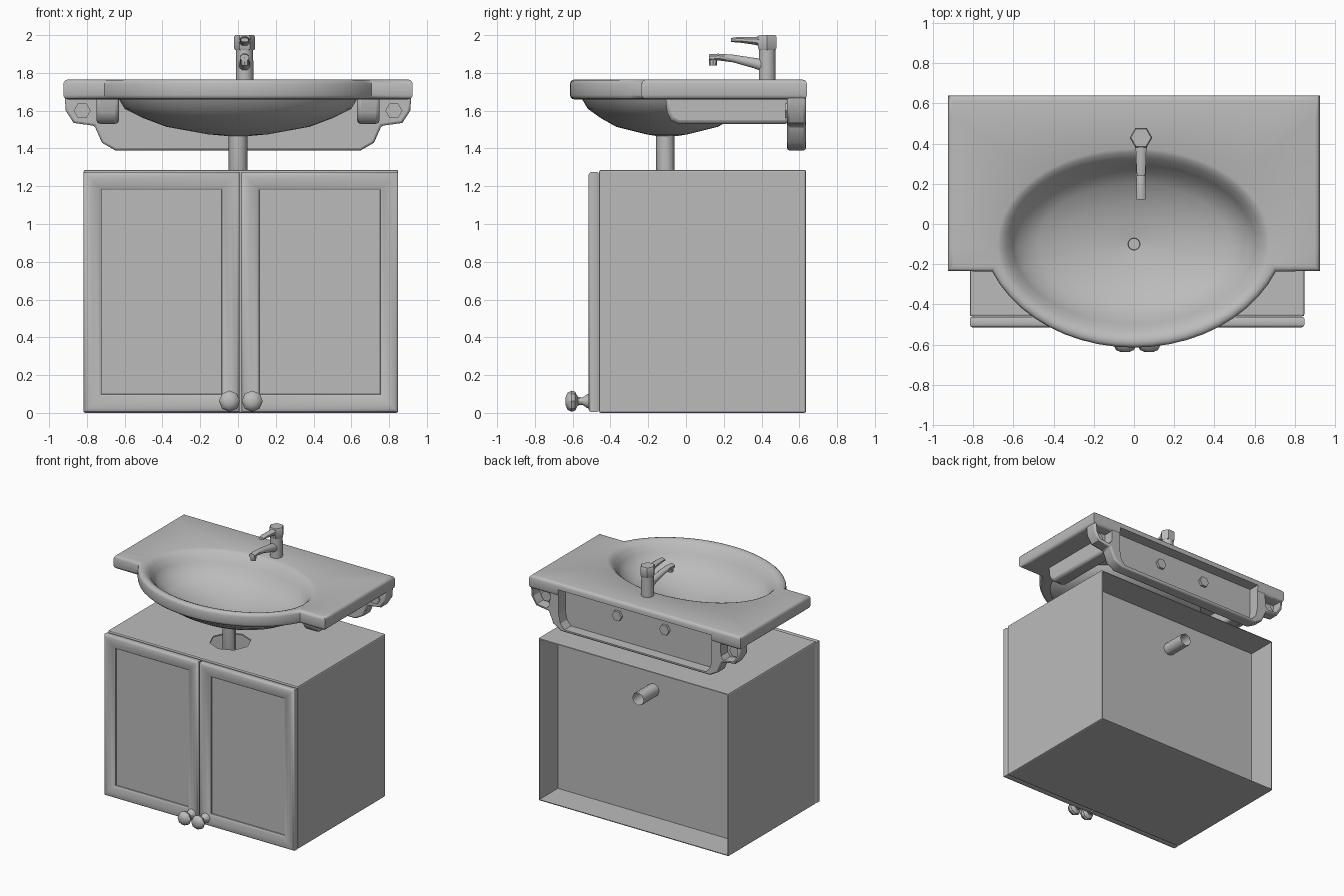
import bpy, bmesh
from math import sin, cos, pi, atan2, radians
from mathutils import Vector

if "Cube" in bpy.data.objects:
    bpy.data.objects.remove(bpy.data.objects["Cube"])

grey = bpy.data.materials.new("plain_grey")
grey.use_nodes = True
GREY = (0.5, 0.5, 0.5, 1)
grey.diffuse_color = GREY
grey.node_tree.nodes["Principled BSDF"].inputs["Base Color"].default_value = GREY


def loft(name, rings, caps=(True, True), bevel=0, segments=2, angle=40):
    """Bridge closed rings of equal length into one smooth-by-angle mesh."""
    bm = bmesh.new()
    loops = [[bm.verts.new(p) for p in ring] for ring in rings]
    n = len(loops[0])
    for a, b in zip(loops, loops[1:]):
        for i in range(n):
            j = (i + 1) % n
            bm.faces.new((a[i], a[j], b[j], b[i]))
    if caps[0]:
        bm.faces.new(loops[0][::-1])
    if caps[1]:
        bm.faces.new(loops[-1])
    bmesh.ops.recalc_face_normals(bm, faces=bm.faces)
    mesh = bpy.data.meshes.new(name)
    bm.to_mesh(mesh)
    bm.free()
    mesh.materials.append(grey)
    ob = bpy.data.objects.new(name, mesh)
    bpy.context.collection.objects.link(ob)
    bpy.ops.object.select_all(action="DESELECT")
    ob.select_set(True)
    bpy.context.view_layer.objects.active = ob
    bpy.ops.object.shade_smooth_by_angle(angle=radians(angle))
    if bevel:
        mod = ob.modifiers.new("soft_edges", "BEVEL")
        mod.width, mod.segments = bevel, segments
        mod.limit_method, mod.angle_limit = "ANGLE", radians(50)
    return ob


def box(name, lo, hi, bevel=0):
    rings = [[(x, y, z) for x, y in ((lo[0], lo[1]), (hi[0], lo[1]), (hi[0], hi[1]), (lo[0], hi[1]))]
             for z in (lo[2], hi[2])]
    return loft(name, rings, bevel=bevel)


def lathe(name, profile, origin, axis="Z", sides=12, angle=40):
    """Turn (radius, height) pairs about z, or about y with height along y."""
    rings = []
    for r, h in profile:
        ring = []
        for i in range(sides):
            t = 2 * pi * i / sides
            u, v = r * cos(t), r * sin(t)
            ring.append(Vector(origin) + Vector((u, v, h) if axis == "Z" else (u, h, v)))
        rings.append(ring)
    return loft(name, rings, angle=angle)


def tube(name, x, stations, sides=8):
    """Sections facing y, each given as (y, z, half width, half height)."""
    return loft(name, [[(x + w * cos(2 * pi * (i + .5) / sides), y, z + h * sin(2 * pi * (i + .5) / sides))
                        for i in range(sides)] for y, z, w, h in stations], angle=50)


def cut(ob, cutter):
    cutter.data.shade_flat()
    cutter.hide_render = True
    cutter.hide_viewport = True
    cutter.display_type = "WIRE"
    mod = ob.modifiers.new("cut", "BOOLEAN")
    mod.operation, mod.object = "DIFFERENCE", cutter


# Cabinet: thin-walled box, open recess at the back, pipe hole in the top
cabinet = box("cabinet", (-.817, -.46, 0), (.848, .636, 1.287), bevel=.01)
cabinet.data.shade_flat()
cut(cabinet, box("back_recess_cutter", (-.807, .405, .01), (.838, .8, 1.277)))
cut(cabinet, box("inside_cutter", (-.807, -.45, .01), (.838, .395, 1.277)))
cut(cabinet, lathe("pipe_hole_cutter", [(.15, 1.2), (.15, 1.4)], (.01, -.11, 0), sides=8))

# Doors: rounded frame around a sunken panel
DOOR_STEPS = [(.006, -.462), (0, -.47), (0, -.503), (.005, -.511), (.016, -.516), (.045, -.515),
              (.08, -.505), (.094, -.497), (.095, -.488)]
for side, x0, x1, knob_x in (("right", -.817, .008, -.045), ("left", .018, .848, .075)):
    rings = [[(x0 + d, y, .004 + d), (x1 - d, y, .004 + d), (x1 - d, y, 1.275 - d), (x0 + d, y, 1.275 - d)]
             for d, y in DOOR_STEPS]
    loft(side + "_door", rings)
    lathe(side + "_knob", [(.04, 0), (.036, -.012), (.02, -.035), (.022, -.06), (.05, -.075),
                           (.056, -.093), (.045, -.115), (.02, -.126)],
          (knob_x, -.512, .062), axis="Y", sides=8)

# Basin outline: rectangular back with a rounded front
CY = -.1
outline = []


def add_edge(a, b, steps):
    for i in range(steps):
        outline.append(Vector(a).lerp(Vector(b), i / steps))


outline += [Vector((.765 * cos(t), .615 * sin(t)))
            for t in (radians(-157.5 + 135 * i / 20) for i in range(21))]
add_edge((.925, -.235), (.925, .64), 8)
add_edge((.925, .64), (-.925, .64), 16)
add_edge((-.925, .64), (-.925, -.235), 8)
outline.append(Vector((-.925, -.235)))


def inset(d, z):
    """The outline moved inwards by d, at height z."""
    ring = []
    for i, p in enumerate(outline):
        a = (p - outline[i - 1]).normalized()
        b = (outline[(i + 1) % len(outline)] - p).normalized()
        n1, n2 = Vector((-a.y, a.x)), Vector((-b.y, b.x))
        q = p + (n1 + n2) * d / (1 + n1.dot(n2))
        ring.append((q.x, q.y, z))
    return ring


def ellipse(a, b, z):
    ring = []
    for p in outline:
        t = atan2((p.y - CY) / b, p.x / a)
        ring.append((a * cos(t), CY + b * sin(t), z))
    return ring


# Bowl inside and outside as (half width, half depth, height)
bowl = [(.028, .028, 1.49), (.03, .03, 1.502), (.2, .13, 1.515), (.35, .22, 1.547), (.48, .3, 1.585),
        (.575, .36, 1.635), (.605, .395, 1.69), (.635, .43, 1.735), (.66, .455, 1.757), (.68, .475, 1.765)]
under = [(.63, .45, 1.66), (.6, .42, 1.61), (.5, .35, 1.56), (.38, .27, 1.515), (.16, .11, 1.475), (.05, .05, 1.465)]
rings = [ellipse(*b) for b in bowl]
rings += [inset(d, z) for d, z in ((.025, 1.765), (.012, 1.762), (.004, 1.754), (0, 1.742),
                                   (0, 1.683), (.004, 1.671), (.012, 1.663), (.025, 1.66))]
rings += [ellipse(*u) for u in under]
basin = loft("basin", rings, angle=50)


# Mounting flange under the back edge, hollow towards the wall
def slab(name, outline_xz, y0, y1, bevel=0):
    return loft(name, [[(x, y, z) for x, z in outline_xz] for y in (y0, y1)], bevel=bevel)


def mirrored(half):
    return half + [(-x, z) for x, z in reversed(half)]


flange = slab("wall_flange", mirrored([(.918, 1.68), (.912, 1.60), (.87, 1.535), (.76, 1.52),
                                       (.72, 1.43), (.65, 1.39)]), .535, .635, bevel=.012)
hollow = slab("hollow_cutter", mirrored([(.67, 1.715), (.67, 1.6), (.67, 1.52), (.655, 1.45), (.62, 1.41)]),
              .552, .8)
cut(flange, hollow)
cut(basin, hollow)

# Side ribs, hollow ears and mounting bolts
rib = [(-.11, 1.68), (-.1, 1.59), (-.08, 1.55), (-.04, 1.53), (.545, 1.53), (.545, 1.68)]
for side, s in (("left", 1), ("right", -1)):
    cut(flange, slab(side + "_ear_cutter", [(s * x, z) for x, z in (
        (.898, 1.67), (.893, 1.605), (.86, 1.552), (.775, 1.54), (.75, 1.57), (.745, 1.67))], .552, .8))
    loft(side + "_rib", [[(s * x, y, z) for y, z in rib] for x in (.63, .75)], bevel=.02)
    lathe(side + "_ear_bolt", [(.045, .525), (.045, .572)], (s * .825, 0, 1.6), axis="Y", sides=6)
    lathe(side + "_wall_bolt", [(.042, .545), (.042, .572)], (s * .208, 0, 1.605), axis="Y", sides=6)

# Drain pipe running down and out through the back
curve = bpy.data.curves.new("drain_pipe", "CURVE")
curve.dimensions = "3D"
curve.bevel_depth, curve.bevel_resolution = .05, 2
path = [(-.11, 1.49), (-.11, 1.1), (-.08, 1.04), (-.01, 1.015), (.6, 1.015)]
spline = curve.splines.new("POLY")
spline.points.add(len(path) - 1)
for point, (y, z) in zip(spline.points, path):
    point.co = (0, y, z, 1)
curve.materials.append(grey)
bpy.context.collection.objects.link(bpy.data.objects.new("drain_pipe", curve))

# Tap: body, cap, spout and lever
TX, TY = .035, .43
lathe("tap_body", [(.047, 1.755), (.045, 1.93)], (TX, TY, 0), sides=10)
lathe("tap_cap", [(.05, 1.92), (.056, 1.93), (.056, 1.99), (.05, 2.0)], (TX, TY, 0), sides=6)
tube("tap_spout", TX, [(.42, 1.837, .034, .038), (.36, 1.852, .028, .03), (.25, 1.876, .026, .022),
                       (.17, 1.884, .025, .019), (.122, 1.88, .025, .02)])
lathe("tap_nozzle", [(.02, 1.84), (.022, 1.885)], (TX, .143, 0), sides=8)
tube("tap_lever", TX, [(.42, 1.965, .04, .032), (.36, 1.97, .028, .022), (.28, 1.976, .025, .016),
                       (.238, 1.974, .022, .012)])
